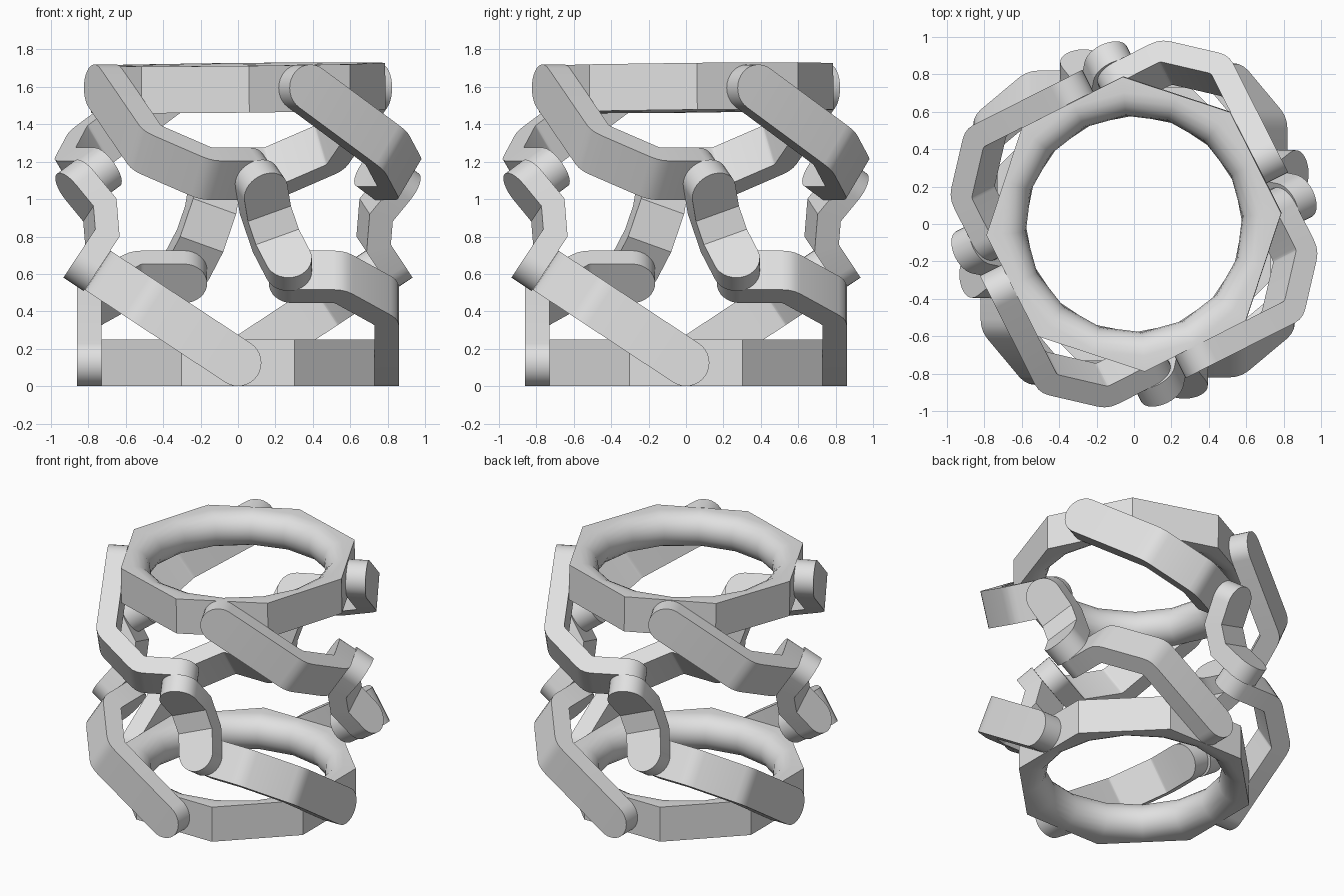
import bpy, bmesh
from math import sin, cos, tan, pi, radians
from mathutils import Matrix, Vector

if "Cube" in bpy.data.objects:
    bpy.data.objects.remove(bpy.data.objects["Cube"], do_unlink=True)

HALF = 0.125        # half the strip width and half the ring height
THICK = 0.13        # strip thickness
APOTHEM = 0.73      # ring centre to flat side
MID_Z = 0.86        # height of the leg's half-turn axis

grey = bpy.data.materials.new("light_grey")
grey.use_nodes = True
grey.diffuse_color = (0.75, 0.75, 0.75, 1)
grey.node_tree.nodes["Principled BSDF"].inputs["Base Color"].default_value = grey.diffuse_color


def make_mesh(name, bm):
    bmesh.ops.remove_doubles(bm, verts=bm.verts, dist=1e-5)
    bmesh.ops.recalc_face_normals(bm, faces=bm.faces)
    mesh = bpy.data.meshes.new(name)
    bm.to_mesh(mesh)
    bm.free()
    mesh.materials.append(grey)
    mesh.shade_smooth()
    mesh.set_sharp_from_angle(angle=radians(30))
    return mesh


def place(name, mesh, matrix):
    ob = bpy.data.objects.new(name, mesh)
    bpy.context.collection.objects.link(ob)
    ob.matrix_world = matrix
    return ob


def bridge(bm, loops, closed):
    n = len(loops[0])
    pairs = list(zip(loops, loops[1:])) + ([(loops[-1], loops[0])] if closed else [])
    for a, b in pairs:
        for i in range(n):
            j = (i + 1) % n
            bm.faces.new((a[i], a[j], b[j], b[i]))


def ring_mesh(name):
    """Octagon outside, rounded like a torus inside."""
    bm = bmesh.new()
    n, steps, core = 16, 10, 0.705
    radii = [[APOTHEM / (cos(pi / 8) if k % 2 == 0 else 1) for k in range(n)]] * 2
    heights = [-HALF, HALF]
    for i in range(steps + 1):
        a = pi / 2 - pi * i / steps
        radii = radii + [[core - HALF * cos(a)] * n]
        heights.append(HALF * sin(a))
    loops = [[bm.verts.new((r * cos(2 * pi * k / n), r * sin(2 * pi * k / n), z))
              for k, r in enumerate(rs)] for rs, z in zip(radii, heights)]
    bridge(bm, loops, True)
    return make_mesh(name, bm)


def round_bends(path, cut, steps=3):
    """Replace each inner corner of a 2D path by a short arc."""
    out = [path[0]]
    for a, p, b in zip(path, path[1:], path[2:]):
        s, e = p + (a - p).normalized() * cut, p + (b - p).normalized() * cut
        for i in range(steps + 1):
            f = i / steps
            out.append(s * (1 - f) ** 2 + p * 2 * f * (1 - f) + e * f * f)
    return out + [path[-1]]


def strip_mesh(name, path, origin, along, inward, across):
    """Bent flat bar with half-round ends; path is its outer face in profile."""
    dirs = [(b - a).normalized() for a, b in zip(path, path[1:])]
    normals = [Vector((-d.y, d.x)) for d in dirs]
    stations = []
    for i, p in enumerate(path):
        m = normals[max(i - 1, 0)] + normals[min(i, len(normals) - 1)]
        m.normalize()
        off = m * (THICK / m.dot(normals[min(i, len(normals) - 1)]))
        stations.append((p, p + off, HALF))
    caps = [radians(90 * k / 8) for k in range(1, 9)]

    def cap(station, direction):
        o, q, h = station
        return [(o + direction * h * sin(a), q + direction * h * sin(a), h * cos(a)) for a in caps]

    stations = cap(stations[0], -dirs[0])[::-1] + stations + cap(stations[-1], dirs[-1])
    bm = bmesh.new()

    def vert(p, w):
        return bm.verts.new(origin + along * p.x + inward * p.y + across * w)

    loops = [[vert(o, h), vert(q, h), vert(q, -h), vert(o, -h)] for o, q, h in stations]
    bridge(bm, loops, False)
    return make_mesh(name, bm)


# Axes of the front leg
rise = radians(33.4)
d = Vector((-cos(rise), 0, sin(rise)))
w = Vector((sin(rise), 0, cos(rise)))
t = Vector((0, 1, 0))
hub = Vector((0, -APOTHEM - THICK, HALF))
centre = Vector((0, 0, MID_Z))
half_turn_angle = radians(-76.6)
u = Vector((sin(half_turn_angle), -cos(half_turn_angle), 0))
flip = Matrix.Translation(centre) @ Matrix.Rotation(pi, 4, u) @ Matrix.Translation(-centre)

# Curved arm that wraps round the ring
arm_path = [Vector(p) for p in ((0, 0), (0.61, 0), (0.90, 0.29), (0.90, 0.57))]
arm = strip_mesh("arm", round_bends(arm_path, 0.06), hub, d, t, w)

# Short link between the lower and upper arm
c = u.cross(d).normalized()
e = d.cross(c)
if e.z < 0:
    e = -e
joint = hub + d * (0.90 + THICK) + t * 0.57
joint = joint - c * c.dot(joint - centre)
bend = joint + e * 0.148
link_path = [Vector((e.dot(p - joint), -d.dot(p - joint)))
             for p in (joint, bend, flip @ bend, flip @ joint)]
link = strip_mesh("link", link_path, joint, e, -d, c)

# Four identical legs
for k, side in enumerate(("front", "left", "back", "right")):
    turn = Matrix.Rotation(k * pi / 2, 4, 'Z')
    place(side + "_lower_arm", arm, turn)
    place(side + "_link", link, turn)
    place(side + "_upper_arm", arm, turn @ flip)

# Base ring and slightly tilted top ring
ring = ring_mesh("ring")
place("base_ring", ring, Matrix.Translation((0, 0, HALF)) @ Matrix.Rotation(pi / 8, 4, 'Z'))
place("top_ring", ring,
      Matrix.Translation((0, 0, 2 * MID_Z - HALF))
      @ Matrix.Rotation(0.015, 4, Vector((1, -1, 0)))
      @ Matrix.Rotation(pi / 8 + 2 * half_turn_angle, 4, 'Z'))
